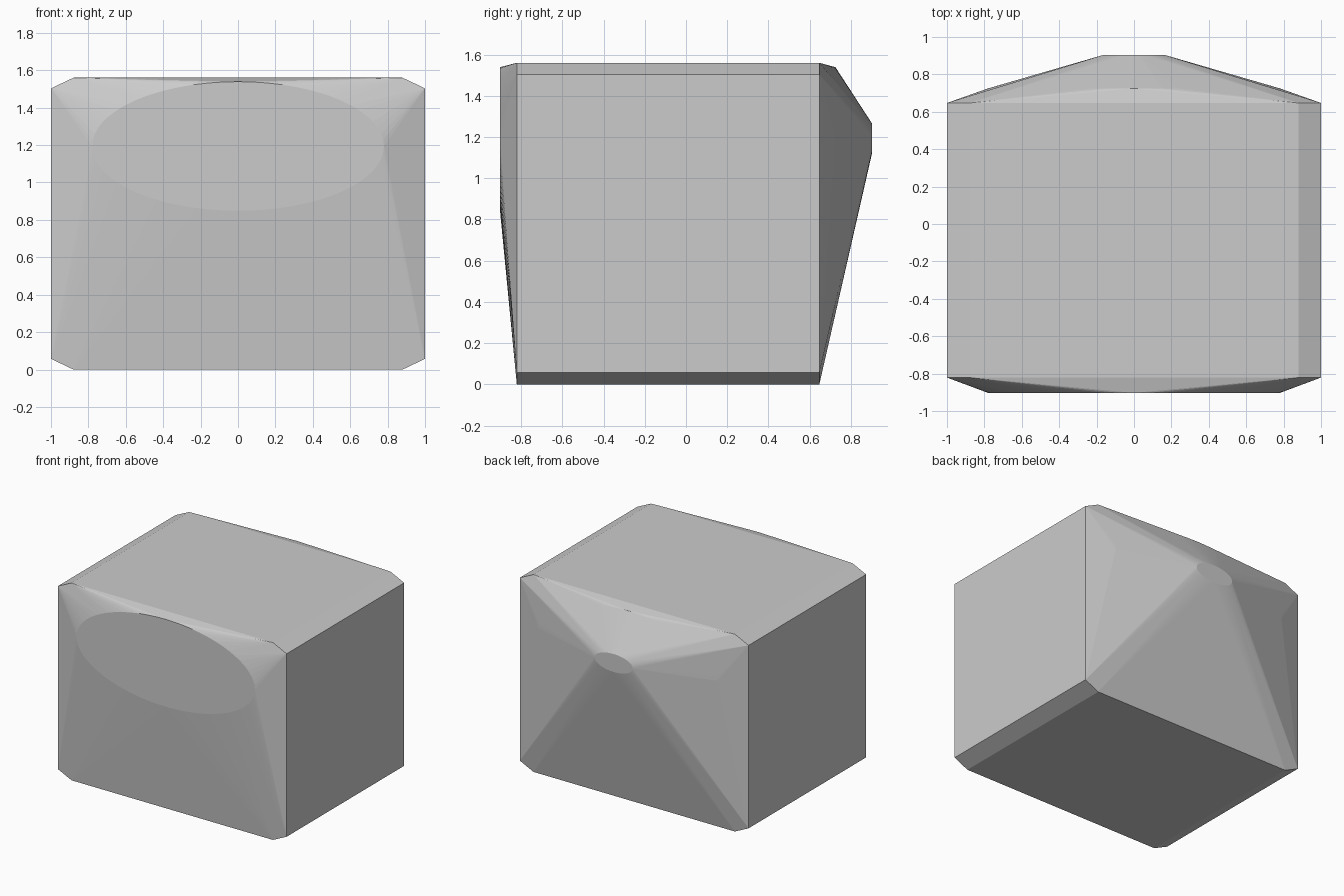
import bpy, bmesh, math

if "Cube" in bpy.data.objects:
    bpy.data.objects.remove(bpy.data.objects["Cube"])


def oval(rx, rz, y, cz=1.194, n=64):
    """Ring of points for an upright oval at depth y."""
    return [(rx * math.cos(2 * math.pi * i / n), y, cz + rz * math.sin(2 * math.pi * i / n))
            for i in range(n)]


def chamfered_rect(y):
    """Chamfered rectangle of the main body at depth y."""
    half = [(0.88, 0.0), (1.0, 0.057), (1.0, 1.503), (0.88, 1.56)]
    return [(s * x, y, z) for s in (1, -1) for x, z in half]


# Main block, wide front oval, its rear shoulder and the small rear tip
points = (chamfered_rect(-0.821) + chamfered_rect(0.647)
          + oval(0.78, 0.345, -0.903) + oval(0.78, 0.345, 0.725)
          + oval(0.167, 0.071, 0.903))

# Wrap everything in one tight convex skin
bm = bmesh.new()
for p in points:
    bm.verts.new(p)
hull = bmesh.ops.convex_hull(bm, input=bm.verts[:])
loose = {e for e in hull["geom_interior"] + hull["geom_unused"]
         if isinstance(e, bmesh.types.BMVert)}
bmesh.ops.delete(bm, geom=list(loose), context="VERTS")
bmesh.ops.dissolve_limit(bm, angle_limit=math.radians(0.05), verts=bm.verts[:], edges=bm.edges[:])
bmesh.ops.recalc_face_normals(bm, faces=bm.faces[:])

mesh = bpy.data.meshes.new("faceted_body")
bm.to_mesh(mesh)
bm.free()
body = bpy.data.objects.new("faceted_body", mesh)
bpy.context.collection.objects.link(body)
